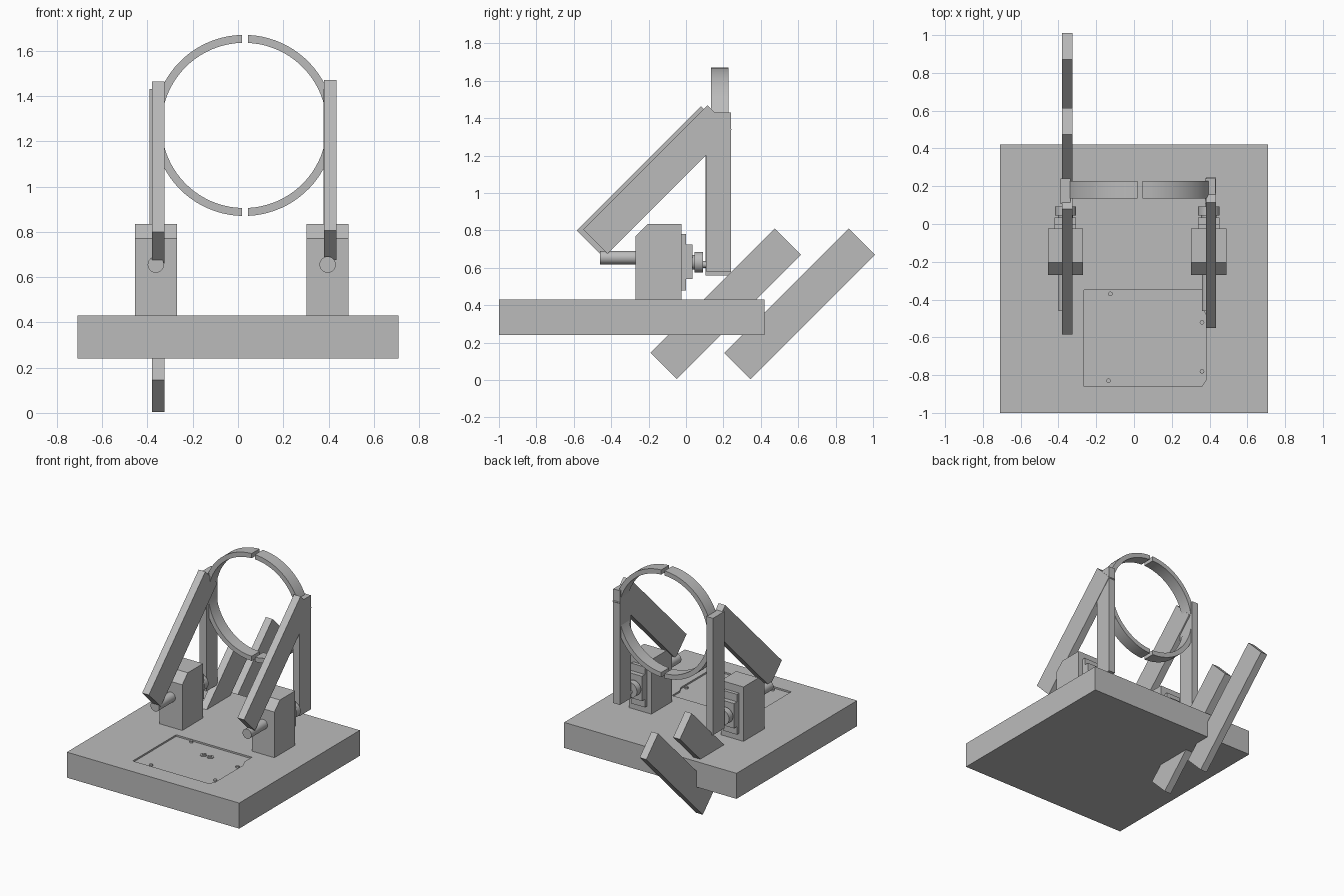
import bpy, bmesh, math
from mathutils import Matrix

cube = bpy.data.objects.get("Cube")
if cube:
    bpy.data.objects.remove(cube, do_unlink=True)

grey = bpy.data.materials.new("plain grey")
grey.use_nodes = True
grey.diffuse_color = (0.5, 0.5, 0.5, 1)
grey.node_tree.nodes["Principled BSDF"].inputs["Base Color"].default_value = (0.5, 0.5, 0.5, 1)


def finish(name, bm):
    bmesh.ops.recalc_face_normals(bm, faces=bm.faces)
    mesh = bpy.data.meshes.new(name)
    bm.to_mesh(mesh)
    bm.free()
    mesh.materials.append(grey)
    ob = bpy.data.objects.new(name, mesh)
    bpy.context.collection.objects.link(ob)
    return ob


def prism(name, profile, axis, lo, hi):
    """Extrude a 2D outline: (y, z) along x, (x, z) along y or (x, y) along z."""
    place = {"x": lambda a, b, t: (t, a, b),
             "y": lambda a, b, t: (a, t, b),
             "z": lambda a, b, t: (a, b, t)}[axis]
    bm = bmesh.new()
    face = bm.faces.new([bm.verts.new(place(a, b, lo)) for a, b in profile])
    ext = bmesh.ops.extrude_face_region(bm, geom=[face])
    verts = [v for v in ext["geom"] if isinstance(v, bmesh.types.BMVert)]
    shift = [h - l for h, l in zip(place(0, 0, hi), place(0, 0, lo))]
    bmesh.ops.translate(bm, verts=verts, vec=shift)
    return finish(name, bm)


def box(name, x, y, z):
    return prism(name, [(x[0], y[0]), (x[1], y[0]), (x[1], y[1]), (x[0], y[1])], "z", *z)


def smooth(ob):
    bpy.ops.object.select_all(action="DESELECT")
    ob.select_set(True)
    bpy.context.view_layer.objects.active = ob
    bpy.ops.object.shade_smooth_by_angle(angle=math.radians(30))


def rod(name, center, radius, lo, hi, axis="y"):
    """Cylinder along y at (x, z), or along z at (x, y)."""
    bm = bmesh.new()
    mid = (lo + hi) / 2
    a, b = center
    if axis == "y":
        m = Matrix.Translation((a, mid, b)) @ Matrix.Rotation(math.pi / 2, 4, "X")
    else:
        m = Matrix.Translation((a, b, mid))
    bmesh.ops.create_cone(bm, cap_ends=True, segments=32, radius1=radius,
                          radius2=radius, depth=hi - lo, matrix=m)
    smooth(finish(name, bm))


def slanted_bar(name, x, y, z, w):
    """Bar rising at 45 degrees; (y, z) is its upper front corner, w its end drop."""
    rise = 0.665
    prism(name, [(y, z), (y + w, z - w), (y + w + rise, z - w + rise),
                 (y + rise, z + rise)], "x", *x)


# Base slab with a shallow board-shaped recess
base = box("base", (-0.71, 0.71), (-1, 0.42), (0.24, 0.43))
outline = [(-0.265, -0.86), (0.36, -0.86), (0.385, -0.82), (0.385, -0.49),
           (0.36, -0.44), (0.36, -0.35), (-0.265, -0.35)]
floor = 0.418
cutter = prism("recess_cutter", outline, "z", floor, 0.5)
cutter.hide_render = True
mod = base.modifiers.new("recess", "BOOLEAN")
mod.operation, mod.object, mod.solver = "DIFFERENCE", cutter, "EXACT"
bpy.context.view_layer.objects.active = base
bpy.ops.object.modifier_apply(modifier=mod.name)
bpy.data.objects.remove(cutter, do_unlink=True)

# Pegs and small connectors in the recess
for p in [(-0.125, -0.37), (-0.135, -0.83), (0.36, -0.52), (0.36, -0.78)]:
    rod("board_peg", p, 0.012, floor - 0.01, 0.43, "z")
for x in (0.06, 0.115):
    rod("recess_button", (x, -0.49), 0.024, floor - 0.01, floor + 0.005, "z")
    rod("recess_button_center", (x, -0.49), 0.012, floor - 0.01, 0.428, "z")

# Motor housings with front pivot rods and rear flanges
for side, cx in (("right", -0.363), ("left", 0.396)):
    prism(side + "_housing", [(-0.27, 0.42), (-0.025, 0.42), (-0.025, 0.835),
                              (-0.205, 0.835), (-0.27, 0.77)], "x", cx - 0.093, cx + 0.093)
    rod(side + "_pivot_rod", (cx, 0.655), 0.036, -0.46, -0.26)
    box(side + "_flange", (cx - 0.057, cx + 0.057), (-0.03, 0), (0.48, 0.78))
    box(side + "_motor_face", (cx - 0.057, cx + 0.057), (-0.01, 0.035), (0.54, 0.725))
    rod(side + "_horn_neck", (cx, 0.63), 0.04, 0.03, 0.05)
    rod(side + "_horn", (cx, 0.63), 0.056, 0.045, 0.092)
    rod(side + "_horn_shaft", (cx, 0.618), 0.018, 0.09, 0.112)

# Posts and slanted arms carrying the ring
box("right_post", (-0.39, -0.335), (0.105, 0.24), (0.56, 1.43))
box("left_post", (0.377, 0.432), (0.107, 0.24), (0.58, 1.43))
slanted_bar("right_arm", (-0.38, -0.325), -0.585, 0.8, 0.14)
slanted_bar("left_arm", (0.38, 0.435), -0.55, 0.805, 0.13)

# Loose braces behind, running through the base
for y in (-0.19, 0.205):
    slanted_bar("rear_brace", (-0.38, -0.325), y, 0.145, 0.14)

# Split ring made of two half hoops
OUTER, INNER, STEPS = 0.4, 0.365, 40
for side, s, edge in (("right", -1, 0.018), ("left", 1, 0.045)):
    cx, cz = 0.027, 1.27
    arc = []
    for radius, order in ((OUTER, range(STEPS + 1)), (INNER, range(STEPS, -1, -1))):
        start = math.acos(abs(edge - cx) / radius)
        for i in order:
            a = -start + 2 * start * i / STEPS
            arc.append((cx + s * radius * math.cos(a), cz + radius * math.sin(a)))
    smooth(prism(side + "_half_ring", arc, "y", 0.135, 0.227))
